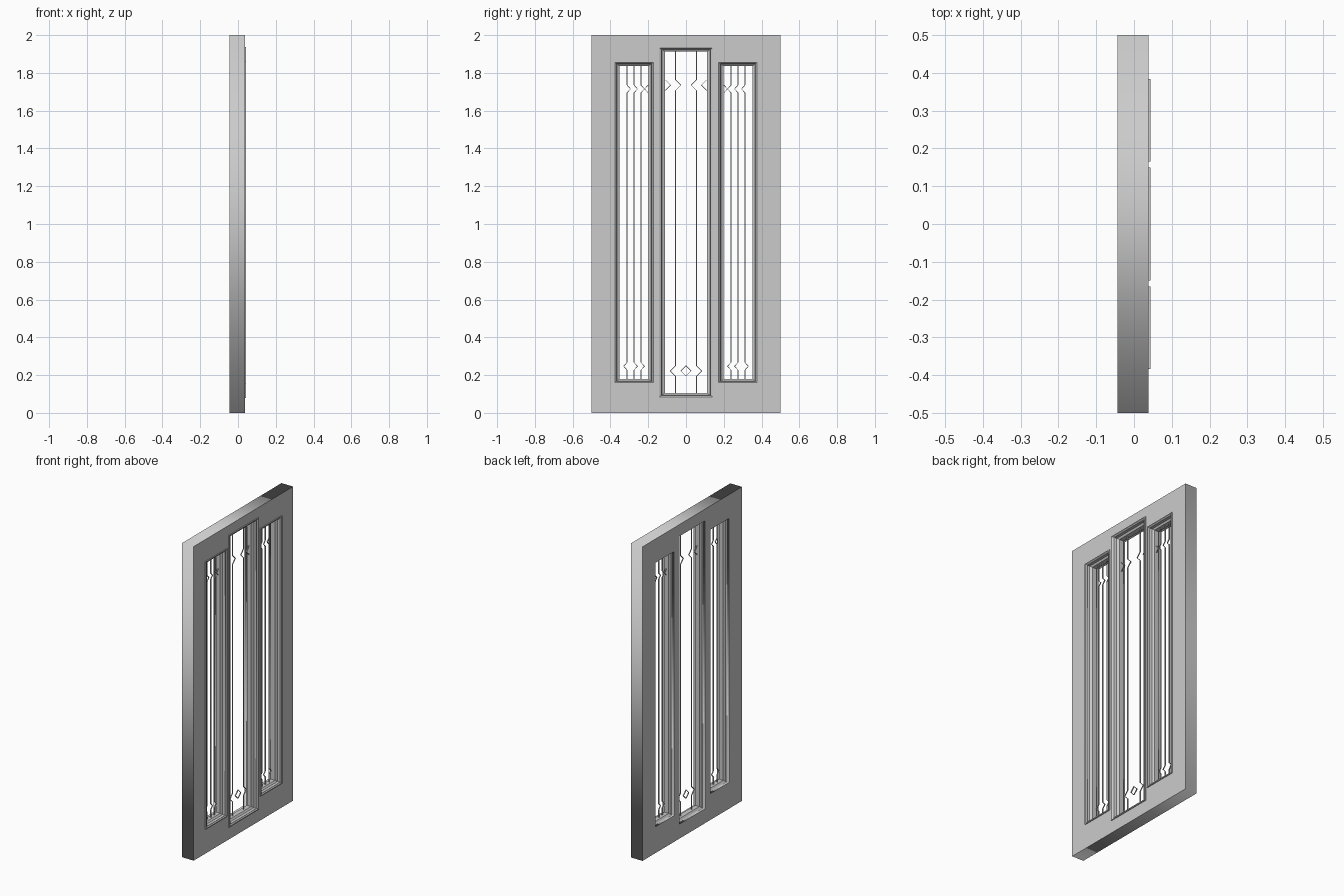
import bpy, bmesh, math

if "Cube" in bpy.data.objects:
    bpy.data.objects.remove(bpy.data.objects["Cube"])

# (name, centre y, glass half width, glass z0, glass z1, trim width in y, trim width in z)
PANELS = [
    ("centre", 0.0, 0.111, 0.105, 1.912, 0.039, 0.026),
    ("left", -0.275, 0.076, 0.18, 1.836, 0.033, 0.025),
    ("right", 0.275, 0.076, 0.18, 1.836, 0.033, 0.025),
]
HOLE = 0.5  # slab hole sits halfway under the trim

# moulding section: (fraction of trim width outward from the glass, x depth)
PROFILE = [(1, 0.036), (1, 0.0435), (0.78, 0.0435), (0.5, 0.037), (0.42, 0.022),
           (0, 0.014), (0, -0.016), (0.42, -0.024), (0.5, -0.03)]


def mesh_object(name, bm):
    bmesh.ops.recalc_face_normals(bm, faces=bm.faces)
    me = bpy.data.meshes.new(name)
    bm.to_mesh(me)
    bm.free()
    ob = bpy.data.objects.new(name, me)
    bpy.context.collection.objects.link(ob)
    return ob


def rect(cy, hw, z0, z1):
    return [(cy - hw, z0), (cy + hw, z0), (cy + hw, z1), (cy - hw, z1)]


def slab():
    cu = bpy.data.curves.new("door_slab", 'CURVE')
    cu.dimensions = '2D'
    cu.fill_mode = 'BOTH'
    cu.extrude = 0.041
    loops = [rect(0, 0.5, 0, 2)]
    for _, cy, hw, z0, z1, ty, tz in PANELS:
        loops.append(rect(cy, hw + HOLE * ty, z0 - HOLE * tz, z1 + HOLE * tz))
    for pts in loops:
        sp = cu.splines.new('POLY')
        sp.points.add(3)
        for p, (a, b) in zip(sp.points, pts):
            p.co = (a, b, 0, 1)
        sp.use_cyclic_u = True
    ob = bpy.data.objects.new("door_slab", cu)
    ob.rotation_euler = (math.pi / 2, 0, math.pi / 2)
    ob.location.x = -0.003
    bpy.context.collection.objects.link(ob)
    bpy.context.view_layer.objects.active = ob
    ob.select_set(True)
    bpy.ops.object.convert(target='MESH')


def moulding(name, cy, hw, z0, z1, ty, tz):
    bm = bmesh.new()
    rings = []
    for t, x in PROFILE:
        rings.append([bm.verts.new((x, y, z))
                      for y, z in rect(cy, hw + t * ty, z0 - t * tz, z1 + t * tz)])
    n = len(rings)
    for i in range(n):
        a, b = rings[i], rings[(i + 1) % n]
        for k in range(4):
            m = (k + 1) % 4
            bm.faces.new((a[k], a[m], b[m], b[k]))
    mesh_object(name + "_window_moulding", bm)


def strip(bm, pts, closed=False, w=0.002, d=0.003):
    # square lead strip following a y-z path
    secs = []
    for y, z in pts:
        secs.append([bm.verts.new((dx, y + dy, z)) for dx, dy in
                     ((-d, -w), (d, -w), (d, w), (-d, w))])
    count = len(secs)
    for i in range(count if closed else count - 1):
        a, b = secs[i], secs[(i + 1) % count]
        for k in range(4):
            m = (k + 1) % 4
            bm.faces.new((a[k], a[m], b[m], b[k]))
    if not closed:
        bm.faces.new(secs[0])
        bm.faces.new(secs[-1])


def zigzag(y, z0, z1, low, high, s_low, s_high, h):
    # vertical line with one kink near each end
    pts = [(y, z0)]
    for zc, s in ((low, s_low), (high, s_high)):
        if s:
            pts += [(y, zc - h), (y + s, zc), (y, zc + h)]
    return pts + [(y, z1)]


slab()
for p in PANELS:
    moulding(*p)

# leaded lines of the centre window
bm = bmesh.new()
for s in (-1, 1):
    strip(bm, zigzag(s * 0.055, 0.105, 1.912, 0.222, 1.735, s * 0.028, -s * 0.028, 0.028))
    strip(bm, [(s * 0.109, 1.763), (s * 0.081, 1.735), (s * 0.109, 1.707)])
strip(bm, [(0, 0.195), (0.027, 0.222), (0, 0.25), (-0.027, 0.222)], closed=True)
mesh_object("centre_window_leading", bm)

# leaded lines of the side windows, mirrored
for name, s in (("left", 1), ("right", -1)):
    bm = bmesh.new()
    cy = -0.275 * s
    for k in (-1, 0, 1):
        out = -1 if k == -1 else 1
        strip(bm, zigzag(cy + s * k * 0.037, 0.18, 1.836, 0.247, 1.715,
                         s * out * 0.018, s * 0.018, 0.02))
    strip(bm, [(cy + s * 0.074, 1.735), (cy + s * 0.056, 1.715), (cy + s * 0.074, 1.695)])
    mesh_object(name + "_window_leading", bm)
